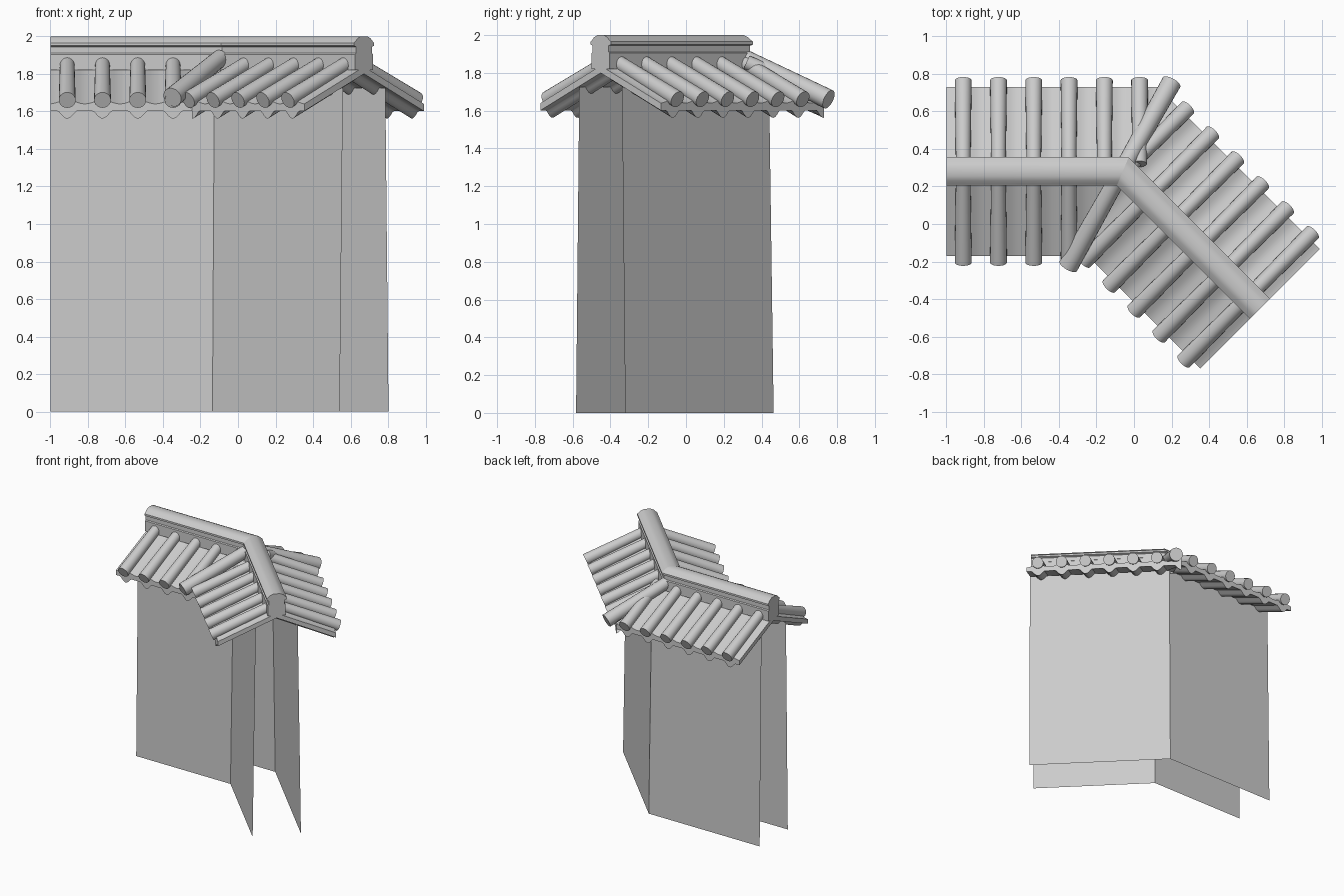
import bpy, bmesh, math
from mathutils import Vector

if "Cube" in bpy.data.objects:
    bpy.data.objects.remove(bpy.data.objects["Cube"])

CORNER = Vector((-0.06, 0.28, 0))
R = math.sqrt(0.5)
PITCH, FIRST = 0.188, 0.09
SLOPE = 0.44
MITER = Vector((math.cos(math.radians(22.5)), -math.sin(math.radians(22.5)), 0))

# each wing: length, direction from its free end to the corner, sideways axis, kept side
WINGS = {
    "straight": (0.94, Vector((1, 0, 0)), Vector((0, 1, 0)), MITER),
    "angled": (1.035, Vector((-R, R, 0)), Vector((R, R, 0)), -MITER),
}


def place(wing, s, o, z):
    length, along, side, _ = WINGS[wing]
    return CORNER + along * (s - length) + side * o + Vector((0, 0, z))


def finish(name, bm, angle=35):
    bmesh.ops.recalc_face_normals(bm, faces=bm.faces)
    me = bpy.data.meshes.new(name)
    bm.to_mesh(me)
    bm.free()
    ob = bpy.data.objects.new(name, me)
    bpy.context.collection.objects.link(ob)
    bpy.ops.object.select_all(action='DESELECT')
    ob.select_set(True)
    bpy.context.view_layer.objects.active = ob
    bpy.ops.object.shade_smooth_by_angle(angle=math.radians(angle))


def sweep(name, wing, stations, section, closed=True):
    """Loft section(s) -> [(o, z)] along the wing and cut it at the mitre."""
    bm = bmesh.new()
    rings = [[bm.verts.new(place(wing, s, o, z)) for o, z in section(s)] for s in stations]
    n = len(rings[0])
    for a, b in zip(rings, rings[1:]):
        for i in range(n if closed else n - 1):
            j = (i + 1) % n
            bm.faces.new((a[i], a[j], b[j], b[i]))
    if closed:
        bm.faces.new(rings[0])
    bmesh.ops.bisect_plane(bm, geom=bm.verts[:] + bm.edges[:] + bm.faces[:], dist=1e-5,
                           plane_co=CORNER, plane_no=WINGS[wing][3], clear_outer=True)
    finish(name, bm)


def rod(bm, p, q, r1, r2, sides=20):
    """Round tile from eave point p to ridge point q."""
    axis = (q - p).normalized()
    u = axis.cross(Vector((0, 0, 1))).normalized()
    v = u.cross(axis)
    rings = []
    for c, r in ((p, r1), (q, r2)):
        rings.append([bm.verts.new(c + r * (math.cos(t) * u + math.sin(t) * v))
                      for t in [2 * math.pi * i / sides for i in range(sides)]])
    a, b = rings
    for i in range(sides):
        j = (i + 1) % sides
        bm.faces.new((a[i], a[j], b[j], b[i]))
    bm.faces.new(a)
    bm.faces.new(b)


# ridge half-profile, mirrored to a closed section
HALF = [(0.025, 2.0), (0.05, 1.988), (0.066, 1.972), (0.076, 1.965), (0.076, 1.95),
        (0.06, 1.944), (0.06, 1.91), (0.068, 1.904), (0.068, 1.82)]
RIDGE = HALF + [(-o, z) for o, z in reversed(HALF)]

TILE_COUNT = {("straight", -1): 4, ("straight", 1): 6, ("angled", -1): 5, ("angled", 1): 6}

for wing in WINGS:
    sweep(wing + "_ridge", wing, (0, 1.3), lambda s: RIDGE)
    for sign, label in ((-1, "front"), (1, "back")):
        # wall sheet, leaning in towards the top
        sweep(f"{wing}_{label}_wall", wing, (0, 1.3),
              lambda s: [(sign * 0.184, 0), (sign * 0.16, 1.725)], closed=False)

        # corrugated roof slab with scallops under each tile row
        def slab(s):
            w = math.cos(2 * math.pi * (s - FIRST) / PITCH)
            top = 1.65 + 0.01 * w
            bottom = 1.602 - 0.04 * max(0, w)
            rise = 0.45 * SLOPE
            return [(0, top + rise), (sign * 0.45, top),
                    (sign * 0.45, bottom), (0, bottom + rise)]
        sweep(f"{wing}_{label}_roof", wing, [PITCH / 16 * i for i in range(115)], slab)

        # cover tiles
        bm = bmesh.new()
        for k in range(TILE_COUNT[wing, sign]):
            s = FIRST + PITCH * k
            rod(bm, place(wing, s, sign * 0.485, 1.66),
                place(wing, s, sign * 0.04, 1.66 + 0.445 * SLOPE), 0.045, 0.039)
        finish(f"{wing}_{label}_cover_tiles", bm)

# larger tiles over the corner joints
bm = bmesh.new()
top = Vector((-0.075, 0.265, 1.90))
for end in (Vector((-0.35, -0.225, 1.675)), Vector((0.2, 0.755, 1.66))):
    rod(bm, end, end.lerp(top, 0.93), 0.053, 0.046)
finish("corner_joint_tiles", bm)
